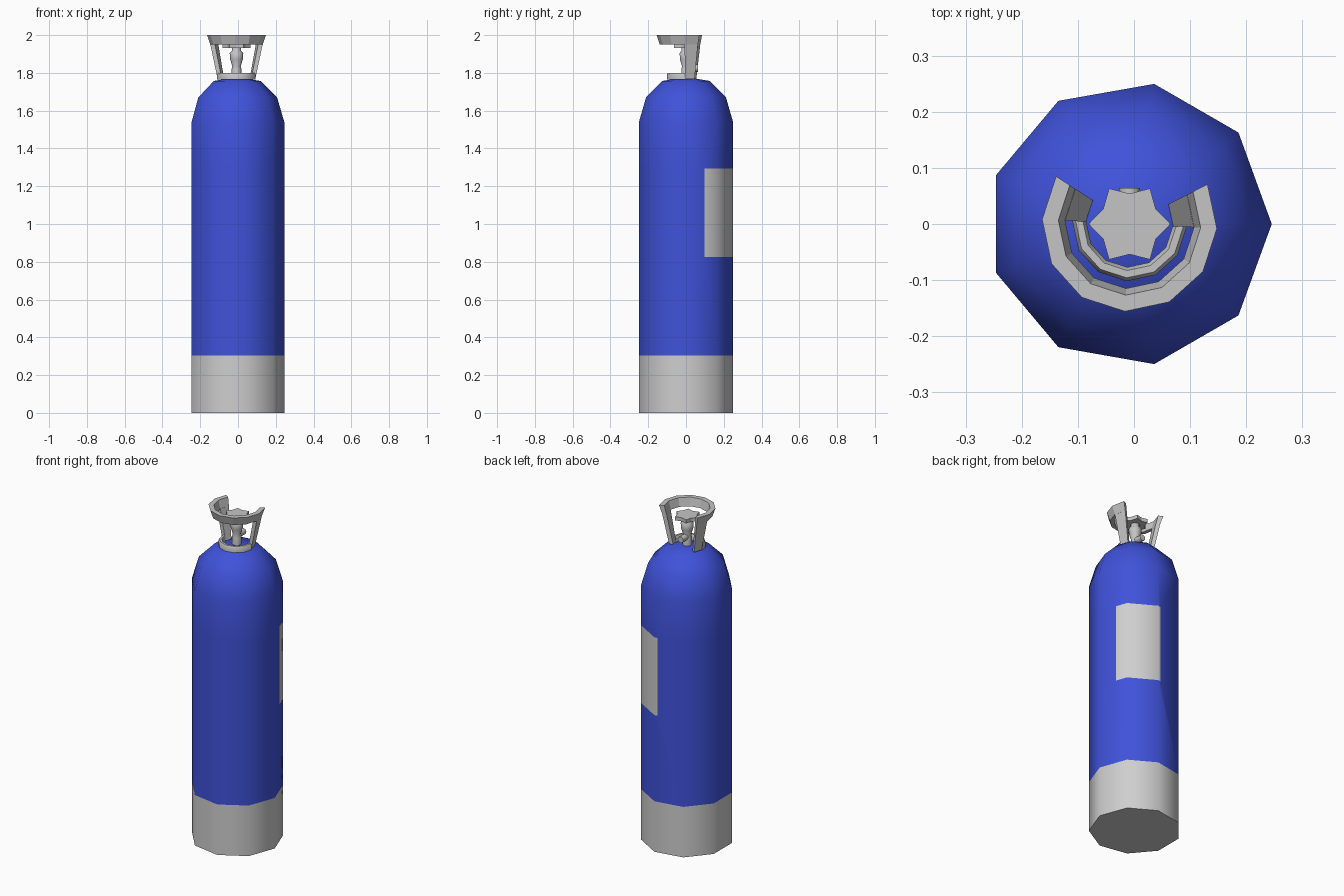
import bpy, bmesh, math
from mathutils import Vector

if "Cube" in bpy.data.objects:
    bpy.data.objects.remove(bpy.data.objects["Cube"])

CX = -0.008  # axis of the bottle


def material(name, rgb):
    m = bpy.data.materials.new(name)
    m.diffuse_color = (*rgb, 1)
    m.use_nodes = True
    m.node_tree.nodes["Principled BSDF"].inputs["Base Color"].default_value = m.diffuse_color
    return m


BLUE = material("blue paint", (0.050, 0.085, 0.70))
GREY = material("light grey paint", (0.62, 0.62, 0.62))
METAL = material("grey metal", (0.56, 0.56, 0.56))


def finish(name, bm, mats, smooth=None):
    bmesh.ops.recalc_face_normals(bm, faces=bm.faces)
    me = bpy.data.meshes.new(name)
    bm.to_mesh(me)
    bm.free()
    ob = bpy.data.objects.new(name, me)
    bpy.context.collection.objects.link(ob)
    for m in mats:
        me.materials.append(m)
    if smooth:
        bpy.ops.object.select_all(action='DESELECT')
        ob.select_set(True)
        bpy.context.view_layer.objects.active = ob
        bpy.ops.object.shade_smooth_by_angle(angle=math.radians(smooth))
    return ob


def lathe(profile, sides, start=0):
    """Closed solid of revolution; profile runs bottom to top, radius > 0."""
    bm = bmesh.new()
    rings = []
    for r, z in profile:
        rings.append([bm.verts.new((CX + r * math.cos(a), r * math.sin(a), z))
                      for a in (math.radians(start) + math.tau * i / sides for i in range(sides))])
    for lo, hi in zip(rings, rings[1:]):
        for i in range(sides):
            j = (i + 1) % sides
            bm.faces.new((lo[i], lo[j], hi[j], hi[i]))
    bm.faces.new(rings[0])
    bm.faces.new(rings[-1])
    return bm


def arc(section, a0, a1, steps):
    """Sweep a closed (radius, z) section through an arc, with end caps."""
    bm = bmesh.new()
    rings = []
    for i in range(steps + 1):
        a = math.radians(a0 + (a1 - a0) * i / steps)
        rings.append([bm.verts.new((CX + r * math.cos(a), r * math.sin(a), z)) for r, z in section])
    n = len(section)
    for p, q in zip(rings, rings[1:]):
        for i in range(n):
            j = (i + 1) % n
            bm.faces.new((p[i], p[j], q[j], q[i]))
    bm.faces.new(rings[0])
    bm.faces.new(rings[-1])
    return bm


# Bottle: nine-sided body with painted foot band and back label
bm = lathe([(0.2535, 0), (0.2535, 1.538), (0.215, 1.67), (0.128, 1.757), (0.02, 1.775)], 9)


def cut(co, no):
    bmesh.ops.bisect_plane(bm, geom=bm.verts[:] + bm.edges[:] + bm.faces[:],
                           plane_co=co, plane_no=no)


for z in (0.305, 0.825, 1.295):
    cut((0, 0, z), (0, 0, 1))
L0, L1 = 24, 84
for ang in (L0, L1):
    # split only the wall faces on the label side
    a = math.radians(ang)
    d = Vector((math.cos(a), math.sin(a), 0))
    faces = [f for f in bm.faces if abs(f.normal.z) < 0.5 or len(f.verts) == 4]
    faces = [f for f in faces
             if 0.8 < f.calc_center_median().z < 1.3
             and (f.calc_center_median() - Vector((CX, 0, f.calc_center_median().z))).dot(d) > 0.1]
    edges = {e for f in faces for e in f.edges}
    verts = {v for f in faces for v in f.verts}
    bmesh.ops.bisect_plane(bm, geom=list(verts) + list(edges) + faces,
                           plane_co=(CX, 0, 0), plane_no=(-d.y, d.x, 0))
for f in bm.faces:
    c = f.calc_center_median()
    ang = math.degrees(math.atan2(c.y, c.x - CX))
    label = 0.825 < c.z < 1.295 and L0 < ang < L1
    f.material_index = 1 if c.z < 0.3 or label else 0
finish("gas_bottle", bm, [BLUE, GREY], 60)

# Valve guard: flared top rim, two end panels and a rounded base ring
finish("guard_rim", arc([(0.156, 2.0), (0.139, 1.95), (0.115, 1.95), (0.127, 2.0)], -213, 27, 8), [METAL])
panel = [(0.139, 1.952), (0.100, 1.768), (0.078, 1.768), (0.115, 1.952)]
finish("guard_panel_right", arc(panel, -3, 27, 1), [METAL])
finish("guard_panel_left", arc(panel, 147, 177, 1), [METAL])
finish("guard_base", arc([(0.102, 1.765), (0.102, 1.788), (0.096, 1.80), (0.083, 1.80),
                          (0.077, 1.788), (0.077, 1.765)], -183, -3, 6), [METAL], 50)

# Valve stem, waisted below the knob
finish("valve_stem", lathe([(0.026, 1.76), (0.026, 1.82), (0.022, 1.835), (0.033, 1.87),
                            (0.036, 1.905), (0.024, 1.918), (0.024, 1.94)], 10), [METAL], 50)

# Side outlet pointing to the back
bm = bmesh.new()
bmesh.ops.create_cone(bm, cap_ends=True, segments=8, radius1=0.019, radius2=0.019, depth=0.065)
for v in bm.verts:
    x, y, z = v.co
    v.co = (CX + x, z + 0.0315, 1.825 + y)
finish("valve_outlet", bm, [METAL], 50)

# Star-shaped hand knob
bm = bmesh.new()
star = []
for i in range(12):
    r = 0.073 if i % 2 == 0 else 0.054
    a = math.tau * i / 12
    star.append(bm.verts.new((CX + r * math.cos(a), r * math.sin(a), 1.933)))
base = bm.faces.new(star)
top = bmesh.ops.extrude_face_region(bm, geom=[base], use_keep_orig=True)
for v in (g for g in top["geom"] if isinstance(g, bmesh.types.BMVert)):
    v.co.z += 0.022
finish("valve_knob", bm, [METAL])
